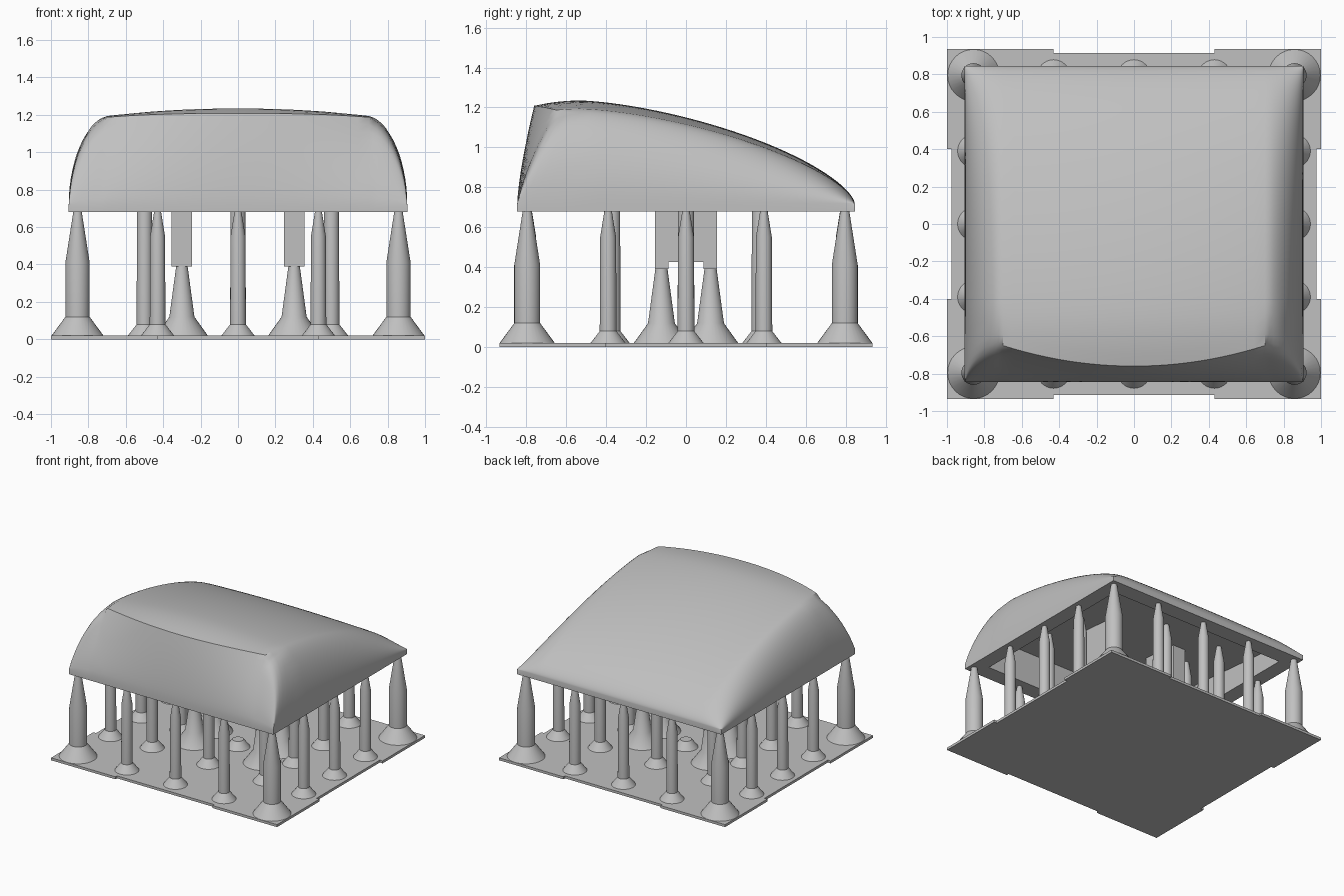
import bpy, bmesh, math

cube = bpy.data.objects.get("Cube")
if cube:
    bpy.data.objects.remove(cube)

grey = bpy.data.materials.new("resin_grey")
grey.use_nodes = True
colour = (0.53, 0.53, 0.53, 1)
grey.diffuse_color = colour
grey.node_tree.nodes["Principled BSDF"].inputs["Base Color"].default_value = colour

HX, HY = 0.905, 0.845      # half size of the cap
RIM, SEAM = 0.68, 0.72     # underside, and start of the dome
SHOULDER = 0.70


def finish(bm, name, smooth=True):
    bmesh.ops.recalc_face_normals(bm, faces=bm.faces)
    mesh = bpy.data.meshes.new(name)
    bm.to_mesh(mesh)
    bm.free()
    mesh.materials.append(grey)
    ob = bpy.data.objects.new(name, mesh)
    bpy.context.collection.objects.link(ob)
    if smooth:
        bpy.ops.object.select_all(action='DESELECT')
        ob.select_set(True)
        bpy.context.view_layer.objects.active = ob
        bpy.ops.object.shade_smooth_by_angle(angle=math.radians(35))
    return ob


def prism(name, outline, z0, z1):
    bm = bmesh.new()
    face = bm.faces.new([bm.verts.new((x, y, z0)) for x, y in outline])
    up = bmesh.ops.extrude_face_region(bm, geom=[face])["geom"]
    bmesh.ops.translate(bm, vec=(0, 0, z1 - z0),
                        verts=[v for v in up if isinstance(v, bmesh.types.BMVert)])
    return finish(bm, name, False)


def turned(name, x, y, profile, sides=32):
    """Stack of circles (radius, height), capped at both ends."""
    bm = bmesh.new()
    rings = []
    for r, z in profile:
        rings.append([bm.verts.new((x + r * math.cos(a), y + r * math.sin(a), z))
                      for a in (math.tau * i / sides for i in range(sides))])
    for low, high in zip(rings, rings[1:]):
        for i in range(sides):
            j = (i + 1) % sides
            bm.faces.new((low[i], low[j], high[j], high[i]))
    bm.faces.new(rings[0])
    bm.faces.new(rings[-1])
    return finish(bm, name)


# Cap surface rules
def side_falloff(x):
    a = abs(x)
    if a <= SHOULDER:
        return 1 - 0.08 * (a / SHOULDER) ** 2
    r = min(1, (a - SHOULDER) / (HX - SHOULDER))
    return 0.92 * (1 - r ** 1.7) ** 0.5


def ridge_height(y):
    if y < -0.53:
        return 1.235 - 0.5 * (y + 0.53) ** 2
    w = min(1, (y + 0.53) / (HY + 0.53))
    return SEAM + 0.515 * (1 - w ** 1.5) ** 0.66


def dome_height(x, y):
    return SEAM + (ridge_height(y) - SEAM) * side_falloff(x)


def crease(x):
    if abs(x) <= SHOULDER:
        return -0.76 + 0.11 * (x / SHOULDER) ** 2
    return -HY + (HY - 0.65) * side_falloff(x) / 0.92


def ceiling(y):
    return 0.88 - 0.086 * y


# Domed hollow cap
half = [SHOULDER * i / 12 for i in range(1, 13)]
half += [SHOULDER + (HX - SHOULDER) * math.sin(math.pi / 2 * i / 14) for i in range(1, 15)]
columns = [-x for x in reversed(half)] + [0] + half
bm = bmesh.new()
grid = []
for x in columns:
    yc = crease(x)
    zc = dome_height(x, yc)
    points = []
    for i in range(12):
        t = i / 12
        points.append((x, -HY + (yc + HY) * t ** 1.4, SEAM + (zc - SEAM) * t))
    for i in range(41):
        y = yc + (HY - yc) * math.sin(math.pi / 2 * i / 40)
        points.append((x, y, dome_height(x, y)))
    grid.append([bm.verts.new(p) for p in points])
for left, right in zip(grid, grid[1:]):
    for i in range(len(left) - 1):
        bm.faces.new((left[i], right[i], right[i + 1], left[i + 1]))
bmesh.ops.remove_doubles(bm, verts=bm.verts, dist=0.0004)

# Soften the two front corners beyond the crease
corner = [v for v in bm.verts if abs(v.co.x) > SHOULDER + 0.01 and v.co.y < -0.5
          and v.co.z > SEAM + 0.01 and not v.is_boundary]
for _ in range(8):
    bmesh.ops.smooth_vert(bm, verts=corner, factor=0.5,
                          use_axis_x=True, use_axis_y=True, use_axis_z=True)


def extend(edges, move):
    geom = bmesh.ops.extrude_edge_only(bm, edges=edges)["geom"]
    for v in geom:
        if isinstance(v, bmesh.types.BMVert):
            v.co = move(v.co.copy())
    return [e for e in geom if isinstance(e, bmesh.types.BMEdge)]


# Skirt, rim, inner wall and ceiling
IX, IY = 0.785 / HX, 0.715 / HY
loop = [e for e in bm.edges if e.is_boundary]
loop = extend(loop, lambda c: (c.x, c.y, RIM))
loop = extend(loop, lambda c: (c.x * IX, c.y * IY, RIM))
loop = extend(loop, lambda c: (c.x, c.y, ceiling(c.y)))
bmesh.ops.holes_fill(bm, edges=loop, sides=0)
finish(bm, "hollow_cap")

# Base plate with shallow notches at the middle of each edge
quarter = [(1.0, 0.40), (1.0, 0.935), (0.43, 0.935), (0.43, 0.915)]
q_in = [(0.975, 0.40)] + quarter
outline = q_in + [(-x, y) for x, y in reversed(q_in)]
outline += [(-x, -y) for x, y in q_in] + [(x, -y) for x, y in reversed(q_in)]
prism("base_plate", outline, 0, 0.02)

# Two stem prongs, each with a raised middle at the lower end
for side in (-1, 1):
    def block(name, y0, y1, z0):
        x0, x1 = side * 0.3 - 0.055, side * 0.3 + 0.055
        prism(name, [(x0, y0), (x1, y0), (x1, y1), (x0, y1)], z0, ceiling(0) + 0.02)
    block("prong_front", -0.155, -0.088, 0.39)
    block("prong_middle", -0.088, 0.088, 0.425)
    block("prong_back", 0.088, 0.155, 0.39)

# Supports
for sx in (-1, 1):
    for sy in (-1, 1):
        turned("corner_support", sx * 0.858, sy * 0.795,
               [(0.14, 0.018), (0.065, 0.12), (0.065, 0.41), (0.022, RIM + 0.005)])
        turned("prong_support", sx * 0.3, sy * 0.123,
               [(0.14, 0.018), (0.067, 0.12), (0.03, 0.395)])

FOOT = [(0.09, 0.018), (0.042, 0.08)]
rim_shape = FOOT + [(0.04, 0.55), (0.018, RIM + 0.005)]
for s in (-1, 1):
    for k in (-1, 0, 1):
        turned("edge_support", k * 0.43, s * 0.79, rim_shape)
        turned("edge_support", s * 0.855, k * 0.39, rim_shape)
for i in (-1, 0, 1):
    for j in (-1, 0, 1):
        if i or j:
            top = ceiling(j * 0.37)
            turned("inner_support", i * 0.5, j * 0.37,
                   FOOT + [(0.04, top - 0.13), (0.018, top + 0.005)])
turned("centre_foot", 0, 0, FOOT)
